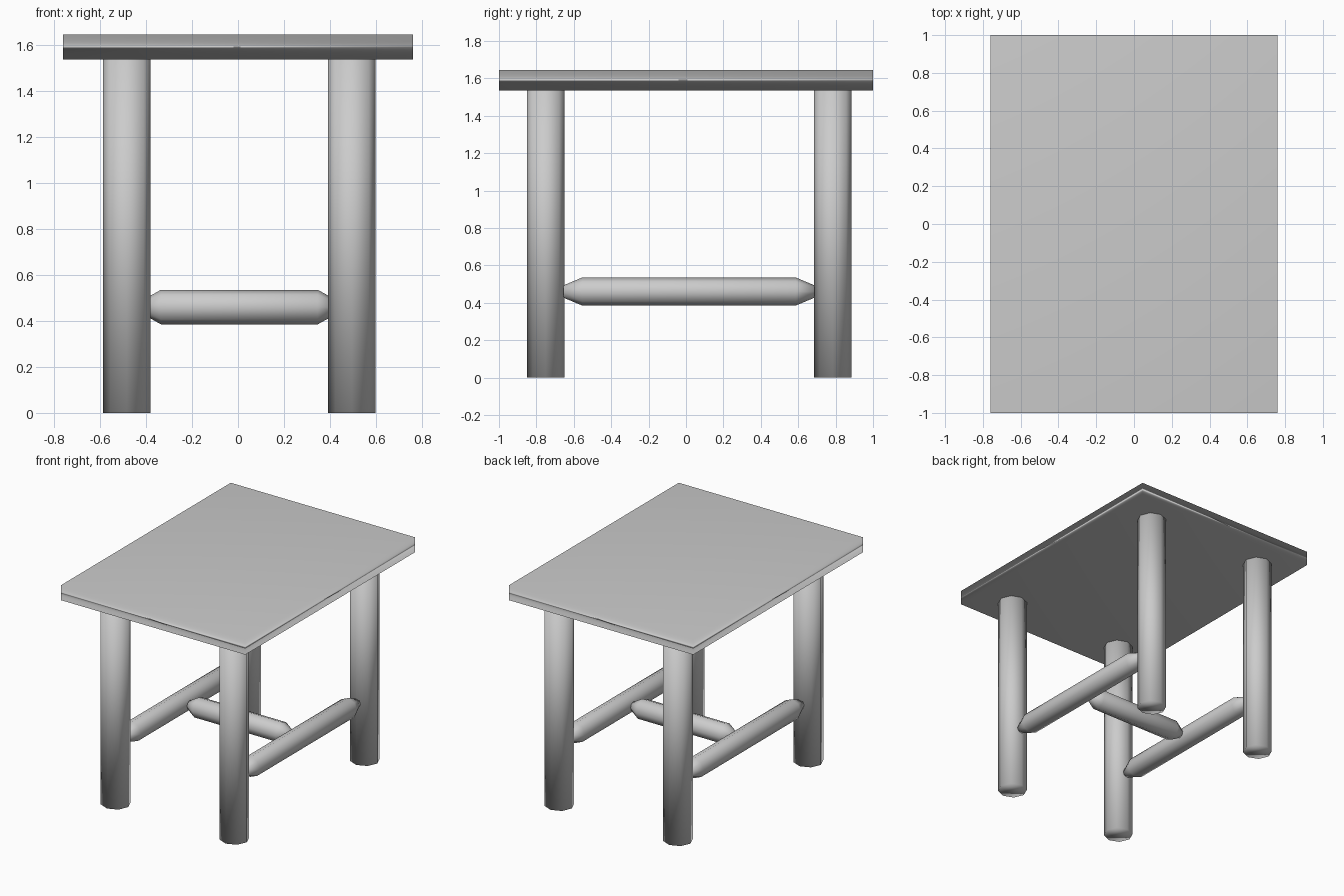
import bpy, math
from mathutils import Matrix, Vector

if "Cube" in bpy.data.objects:
    bpy.data.objects.remove(bpy.data.objects["Cube"])


def smooth(ob):
    for p in ob.data.polygons:
        p.use_smooth = True


def lathe(name, profile, axis, origin, scale=(1, 1), sides=8):
    """Closed low-poly rod; profile is (radius, distance along axis)."""
    verts, faces = [], []
    for r, d in profile:
        for i in range(sides):
            a = 2 * math.pi * i / sides
            verts.append((r * scale[0] * math.cos(a), r * scale[1] * math.sin(a), d))
    for k in range(len(profile) - 1):
        for i in range(sides):
            j = (i + 1) % sides
            faces.append((k * sides + i, k * sides + j,
                          (k + 1) * sides + j, (k + 1) * sides + i))
    faces.append(tuple(reversed(range(sides))))
    faces.append(tuple(range((len(profile) - 1) * sides, len(profile) * sides)))
    me = bpy.data.meshes.new(name)
    me.from_pydata(verts, [], faces)
    rot = Vector((0, 0, 1)).rotation_difference(Vector(axis)).to_matrix().to_4x4()
    me.transform(Matrix.Translation(origin) @ rot)
    ob = bpy.data.objects.new(name, me)
    bpy.context.collection.objects.link(ob)
    smooth(ob)


def stretcher(name, axis, origin, start, end, taper):
    lathe(name, [(0.033, start), (0.075, start + taper),
                 (0.075, end - taper), (0.033, end)], axis, origin)


# Table top
bpy.ops.mesh.primitive_cube_add(size=1, location=(0, 0, 1.59))
top = bpy.context.object
top.name = "table_top"
top.scale = (1.52, 2.0, 0.11)
smooth(top)

# Legs and the long side stretchers
LEG_X = {"left": -0.483, "right": 0.495}
LEG_Y = {"front": -0.75, "back": 0.785}
for side, x in LEG_X.items():
    for end, y in LEG_Y.items():
        lathe(f"{end}_{side}_leg", [(1, 0), (1, 1.536)], (0, 0, 1), (x, y, 0),
              scale=(0.1033, 0.1005))
    stretcher(f"{side}_stretcher", (0, 1, 0), (x, 0, 0.46), -0.655, 0.687, 0.1)

# Short stretcher joining the two side stretchers
stretcher("cross_stretcher", (1, 0, 0), (0, 0.0175, 0.46), -0.41, 0.422, 0.075)
